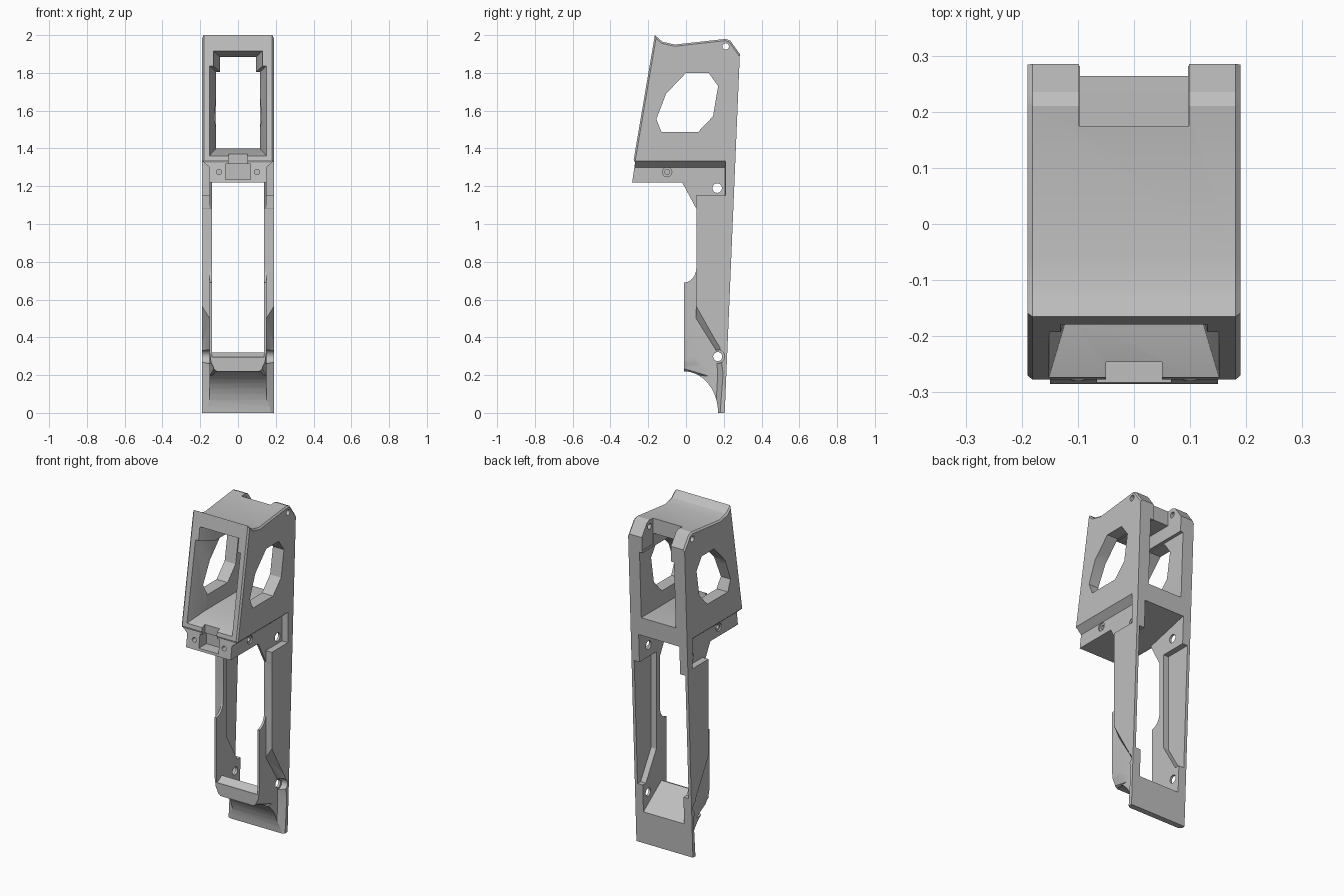
import bpy, bmesh, math

cube = bpy.data.objects.get("Cube")
if cube:
    bpy.data.objects.remove(cube, do_unlink=True)

grey = bpy.data.materials.new("plain grey")
grey.use_nodes = True
COLOUR = (0.52, 0.52, 0.52, 1)
grey.diffuse_color = COLOUR
grey.node_tree.nodes["Principled BSDF"].inputs["Base Color"].default_value = COLOUR


def signed_volume(bm):
    total = 0
    for f in bm.faces:
        a, *rest = [v.co for v in f.verts]
        total += sum(a.dot(b.cross(c)) for b, c in zip(rest, rest[1:]))
    return total


def loft(name, rings, chamfer_rule=None):
    """Closed solid through rings of equal point count."""
    bm = bmesh.new()
    loops = [[bm.verts.new(p) for p in ring] for ring in rings]
    n = len(loops[0])
    for a, b in zip(loops, loops[1:]):
        for i in range(n):
            j = (i + 1) % n
            bm.faces.new((a[i], a[j], b[j], b[i]))
    bm.faces.new(loops[0][::-1])
    bm.faces.new(loops[-1])
    if signed_volume(bm) < 0:
        bmesh.ops.reverse_faces(bm, faces=bm.faces)
    bm.normal_update()
    if chamfer_rule:
        edges = [e for e in bm.edges if chamfer_rule(*(v.co for v in e.verts))]
        bmesh.ops.bevel(bm, geom=edges, offset=0.009, segments=1, affect='EDGES',
                        clamp_overlap=True)
    bmesh.ops.triangulate(bm, faces=bm.faces)
    me = bpy.data.meshes.new(name)
    bm.to_mesh(me)
    bm.free()
    me.materials.append(grey)
    ob = bpy.data.objects.new(name, me)
    bpy.context.collection.objects.link(ob)
    return ob


def side_prism(name, profile, x0, x1, outer=None, **kw):
    """Profile in (y, z) swept along x, optionally tapering to an outer profile."""
    return loft(name, [[(x0, y, z) for y, z in profile],
                       [(x1, y, z) for y, z in outer or profile]], **kw)


def box(x0, x1, y0, y1, z0, z1):
    return side_prism("cutter", [(y0, z0), (y1, z0), (y1, z1), (y0, z1)], x0, x1)


def circle(u, v, r, n=24):
    return [(u + r * math.cos(i * math.tau / n), v + r * math.sin(i * math.tau / n))
            for i in range(n)]


def arc(cy, cz, ry, rz, a0, a1, n=10):
    return [(cy + ry * math.cos(math.radians(a0 + (a1 - a0) * i / n)),
             cz + rz * math.sin(math.radians(a0 + (a1 - a0) * i / n)))
            for i in range(n + 1)]


def cut(cutter):
    mod = body.modifiers.new("cut", 'BOOLEAN')
    mod.operation, mod.solver, mod.object = 'DIFFERENCE', 'MANIFOLD', cutter
    bpy.context.view_layer.update()
    dg = bpy.context.evaluated_depsgraph_get()
    me = bpy.data.meshes.new_from_object(body.evaluated_get(dg))
    body.modifiers.clear()
    body.data = me
    bpy.data.objects.remove(cutter, do_unlink=True)


# Main body: side silhouette with chamfered head edges
outline = ([(-0.165, 2.0), (-0.125, 1.965), (-0.06, 1.95), (0.21, 1.98),
            (0.235, 1.97), (0.285, 1.90), (0.205, 0)]
           + arc(-0.01, 0, 0.18, 0.22, 0, 90)
           + arc(-0.01, 0.77, 0.065, 0.08, -90, 0, 6)
           + [(0.055, 1.08), (-0.02, 1.22), (-0.285, 1.22), (-0.27, 1.325), (-0.277, 1.34)])
body = side_prism("grip_frame", outline, -0.19, 0.19,
                  chamfer_rule=lambda a, b: abs(a.x - b.x) < 0.01 and (a.z + b.z) / 2 > 1.6)


# Head cavity: narrow upper part, tapering in from the slanted front opening
def cavity(w, y, z0, z1, slope):
    half = [(w, z0), (w, z1 - 0.08), (w - 0.02, z1 - 0.08), (w - 0.02, z1)]
    pts = half + [(-x, z) for x, z in reversed(half)]
    return [(x, y + slope * (z - 1.36), z) for x, z in pts]


cut(loft("cutter", [cavity(0.16, -0.30, 1.352, 1.925, 0.165),
                    cavity(0.116, -0.16, 1.40, 1.885, 0.165),
                    cavity(0.116, 0.40, 1.40, 1.885, 0)]))

# Notch through the back of the head roof
cut(box(-0.098, 0.098, 0.175, 0.4, 1.82, 2.1))

# Faceted side windows
cut(side_prism("cutter", [(0, 1.8), (0.12, 1.8), (0.17, 1.73), (0.143, 1.57), (0.065, 1.488),
                          (-0.13, 1.488), (-0.157, 1.555), (-0.105, 1.69)], -0.3, 0.3))

# Long slot between the rails
cut(side_prism("cutter", [(-0.1, 0.295), (0, 0.295), (0.04, 0.32), (0.24, 0.175), (0.4, 0.175),
                          (0.4, 1.29), (0.25, 1.29), (-0.03, 1.219), (-0.1, 1.219)], -0.137, 0.137))

# Pockets inside the rails, open to the back
cut(side_prism("cutter", [(0.09, 1.12), (0.4, 1.12), (0.4, 0.36), (0.19, 0.36), (0.09, 0.53)],
               -0.172, 0.172))

# Outer side recesses along collar and front bumper, with sloped borders
inner = [(-0.4, 1.30), (0.207, 1.30), (0.207, 1.15), (0.054, 1.15), (0.054, 0.50),
         (0.16, 0.33), (0.168, 0.2), (0.15, -0.1), (-0.4, -0.1)]
outer = [(-0.4, 1.343), (0.211, 1.343), (0.211, 1.15), (0.054, 1.15), (0.054, 0.58),
         (0.185, 0.35), (0.203, 0.2), (0.18, -0.1), (-0.4, -0.1)]
for s in (-1, 1):
    cut(side_prism("cutter", inner, s * 0.15, s * 0.2, outer))

# Rounded lower corners of the bumper
front = [(0.17, 0.35), (0.15, 0.33), (0.142, 0.275), (0.125, 0.24), (0.095, 0.215), (0.17, 0.2)]
for s in (-1, 1):
    cut(loft("cutter", [[(s * x, -0.03, z) for x, z in front],
                        [(s * (0.16 + (x - 0.16) * 0.15), 0.12, z - 0.02) for x, z in front]]))

# Latch slot and lip notch in the collar front
cut(box(-0.066, 0.066, -0.4, -0.21, 1.235, 1.318))
cut(box(-0.05, 0.05, -0.4, -0.245, 1.30, 1.37))

# Screw holes: (y, z, radius, inner end) on both sides
holes = [(0.21, 1.94, 0.017, 0.05), (0.165, 1.19, 0.025, 0.1), (0.168, 0.298, 0.024, 0.1),
         (-0.1, 1.275, 0.013, 0.09), (0.165, 1.19, 0.037, 0.152),
         (0.168, 0.298, 0.036, 0.152), (-0.1, 1.275, 0.025, 0.142)]
for s in (-1, 1):
    for y, z, r, x in holes:
        cut(side_prism("cutter", circle(y, z, r), s * x, s * 0.25))
    # Collar front screw hole
    cut(loft("cutter", [[(x, y, z) for x, z in circle(s * 0.1, 1.275, 0.014)]
                        for y in (-0.4, -0.2)]))

# Smooth curved runs, keep machined edges sharp
bpy.ops.object.select_all(action='DESELECT')
body.select_set(True)
bpy.context.view_layer.objects.active = body
bpy.ops.object.shade_smooth_by_angle(angle=math.radians(25))
